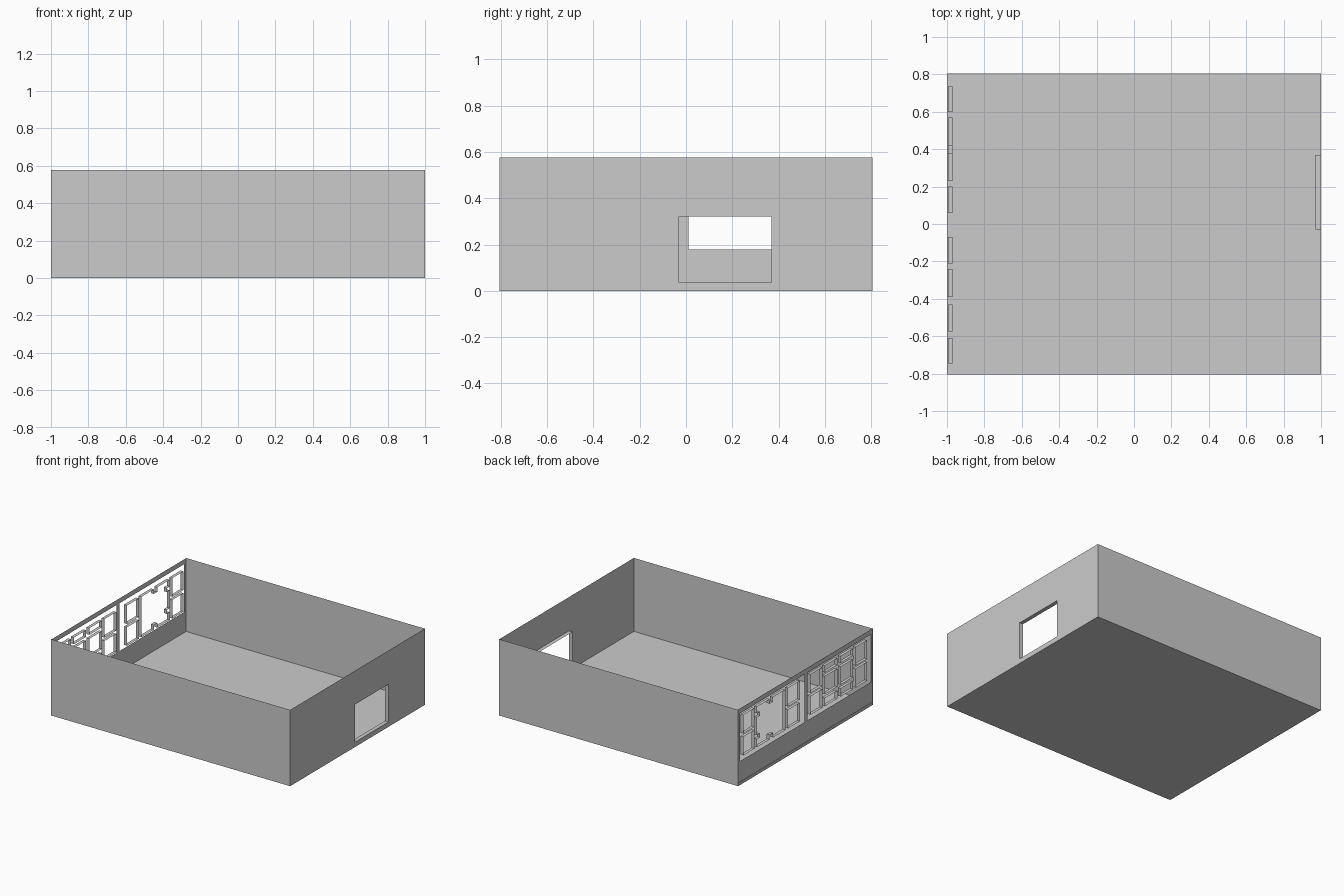
import bpy

if "Cube" in bpy.data.objects:
    bpy.data.objects.remove(bpy.data.objects["Cube"])

W, D, H = 1.0, 0.805, 0.577     # half width, half depth, wall height
TRIM = 0.53                     # top of the inner lining
FLOOR = 0.022                   # raised inner floor


def mesh_object(name, verts, faces):
    me = bpy.data.meshes.new(name)
    me.from_pydata(verts, [], faces)
    me.update()
    ob = bpy.data.objects.new(name, me)
    bpy.context.collection.objects.link(ob)
    return ob


def pierced_sheet(name, x, y_range, z_range, holes, flip=False):
    """Flat sheet at constant x with rectangular holes (y0, y1, z0, z1)."""
    ys = sorted(set(y_range) | {v for h in holes for v in h[:2]})
    zs = sorted(set(z_range) | {v for h in holes for v in h[2:]})
    n = len(zs)
    verts = [(x, y, z) for y in ys for z in zs]
    faces = []
    for i in range(len(ys) - 1):
        for j in range(n - 1):
            cy, cz = (ys[i] + ys[i + 1]) / 2, (zs[j] + zs[j + 1]) / 2
            if any(a < cy < b and c < cz < d for a, b, c, d in holes):
                continue
            f = [i * n + j, (i + 1) * n + j, (i + 1) * n + j + 1, i * n + j + 1]
            faces.append(f[::-1] if flip else f)
    return mesh_object(name, verts, faces)


def band(name, outline, x0, x1):
    """Thin reveal: closed (y, z) outline swept from x0 to x1, open ended."""
    n = len(outline)
    verts = [(x, y, z) for x in (x0, x1) for y, z in outline]
    faces = [(i, (i + 1) % n, (i + 1) % n + n, i + n) for i in range(n)]
    return mesh_object(name, verts, faces)


def rect(y0, y1, z0, z1):
    return [(y0, z0), (y1, z0), (y1, z1), (y0, z1)]


# Underside and raised floor
for name, z, order in (("underside", 0, (3, 2, 1, 0)), ("floor", FLOOR, (0, 1, 2, 3))):
    mesh_object(name, [(-W, -D, z), (W, -D, z), (W, D, z), (-W, D, z)], [order])

# Front and back walls with a lining that stops short of the top
for s, side in ((-1, "front"), (1, "back")):
    for part, y, z0, z1 in (("wall", D, 0, H), ("lining", D - 0.001, FLOOR, TRIM)):
        quad = (0, 1, 2, 3) if (s < 0) == (part == "wall") else (3, 2, 1, 0)
        mesh_object(f"{side}_{part}",
                    [(-W, s * y, z0), (W, s * y, z0), (W, s * y, z1), (-W, s * y, z1)],
                    [quad])

# Right wall with doorway and its reveal
door = (-0.03, 0.37, 0.037, 0.322)
pierced_sheet("right_wall", W, (-D, D), (0, H), [door])
pierced_sheet("right_lining", W - 0.001, (-D, D), (FLOOR, TRIM), [door], True)
band("door_reveal", rect(*door), W - 0.03, W)

# Left wall with two wide window openings
pierced_sheet("left_wall", -0.997, (-D, D), (0, H),
              [(0.01, 0.78, 0.178, 0.54), (-0.785, -0.03, 0.178, 0.54)], True)

# Pane reveals, column by column
X0, X1 = -0.995, -0.97
two_rows = [(0.205, 0.345), (0.37, 0.51)]
three_rows = [(0.205, 0.265), (0.295, 0.43), (0.46, 0.51)]
columns = [(0.06, 0.20, two_rows), (0.60, 0.735, two_rows),
           (-0.21, -0.07, two_rows), (-0.39, -0.24, three_rows),
           (-0.575, -0.43, three_rows), (-0.745, -0.61, two_rows)]
for i, (y0, y1, rows) in enumerate(columns):
    for j, (z0, z1) in enumerate(rows):
        band(f"pane_reveal_{i}_{j}", rect(y0, y1, z0, z1), X0, X1)

# Large pane: stubs of crossing bars at top, bottom and twice on one side
a, b, c, d, k = 0.23, 0.57, 0.205, 0.51, 0.035
band("notched_pane_reveal",
     [(a, c), (0.38, c), (0.38, c + k), (0.42, c + k), (0.42, c), (b, c),
      (b, 0.265), (b - k, 0.265), (b - k, 0.295), (b, 0.295),
      (b, 0.43), (b - k, 0.43), (b - k, 0.46), (b, 0.46), (b, d),
      (0.42, d), (0.42, d - k), (0.38, d - k), (0.38, d), (a, d)], X0, X1)
